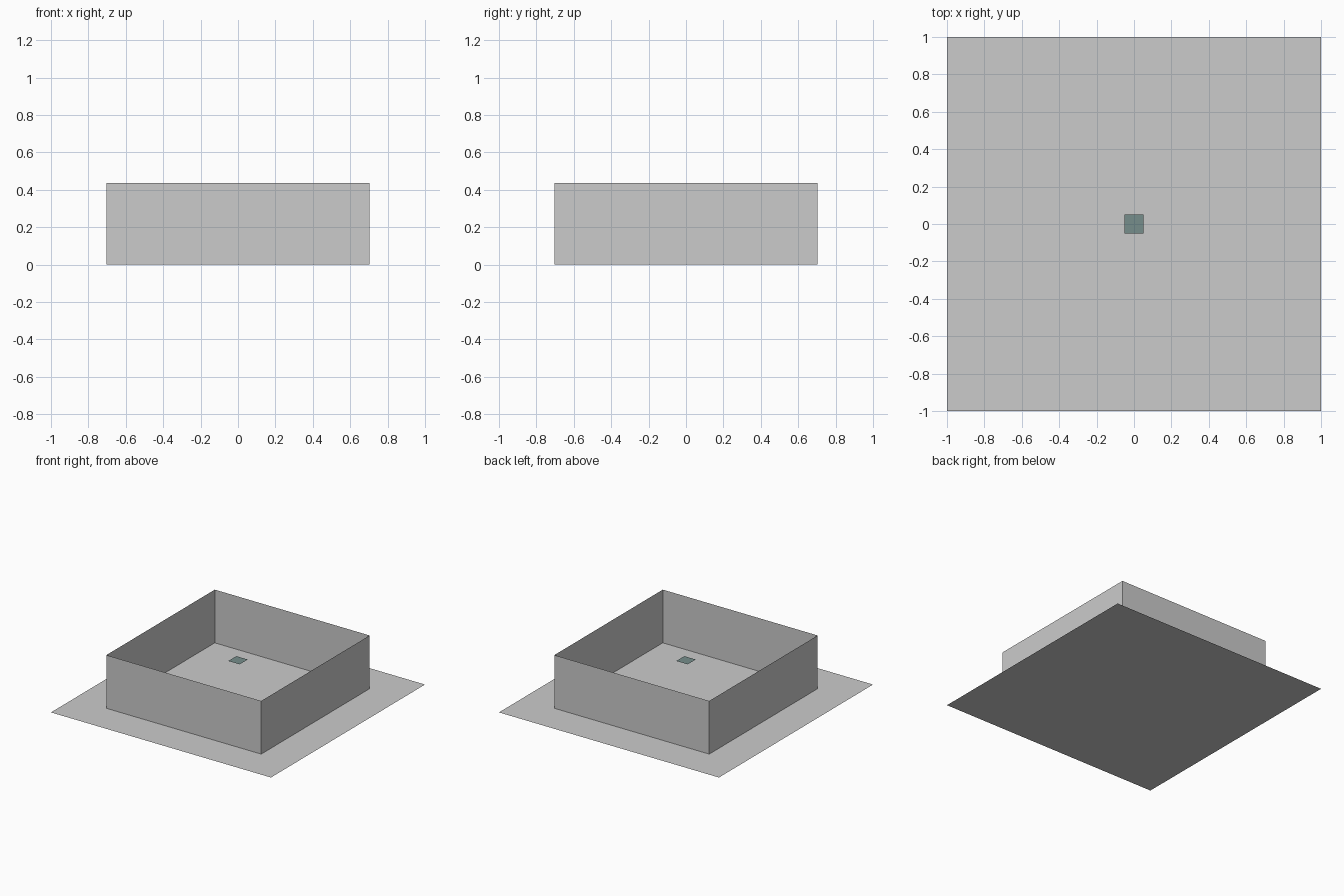
import bpy, bmesh, math
from mathutils import Matrix

if "Cube" in bpy.data.objects:
    bpy.data.objects.remove(bpy.data.objects["Cube"])

HALF, HEIGHT, PANEL_Z = 0.704, 0.437, 0.31


def add_object(name, bm, material=None):
    mesh = bpy.data.meshes.new(name)
    bm.to_mesh(mesh)
    bm.free()
    obj = bpy.data.objects.new(name, mesh)
    bpy.context.collection.objects.link(obj)
    if material:
        mesh.materials.append(material)
    return obj


def square(name, half, z, material=None):
    bm = bmesh.new()
    bmesh.ops.create_grid(bm, x_segments=1, y_segments=1, size=half,
                          matrix=Matrix.Translation((0, 0, z)))
    return add_object(name, bm, material), half


# ground sheet
square("ground_sheet", 1.0, 0.0)

# four single-sheet walls, one per side
for i, side in enumerate(("front", "right", "back", "left")):
    bm = bmesh.new()
    pts = [(-HALF, -HALF, 0), (HALF, -HALF, 0),
           (HALF, -HALF, HEIGHT), (-HALF, -HALF, HEIGHT)]
    bm.faces.new([bm.verts.new(p) for p in pts])
    bm.transform(Matrix.Rotation(i * math.pi / 2, 4, 'Z'))
    add_object(side + "_wall", bm)

# small floating panel with an inset square in the middle
teal = bpy.data.materials.new("teal")
teal.diffuse_color = (0.18, 0.27, 0.26, 1)
teal.use_nodes = True
teal.node_tree.nodes["Principled BSDF"].inputs["Base Color"].default_value = teal.diffuse_color
bm = bmesh.new()
bmesh.ops.create_grid(bm, x_segments=1, y_segments=1, size=0.052,
                      matrix=Matrix.Translation((0, 0, PANEL_Z)))
bm.faces.ensure_lookup_table()
face = bm.faces[0]
bmesh.ops.inset_region(bm, faces=[face], thickness=0.034)
bmesh.ops.translate(bm, verts=face.verts, vec=(0, 0, 0.004))
add_object("floating_panel", bm, teal)
